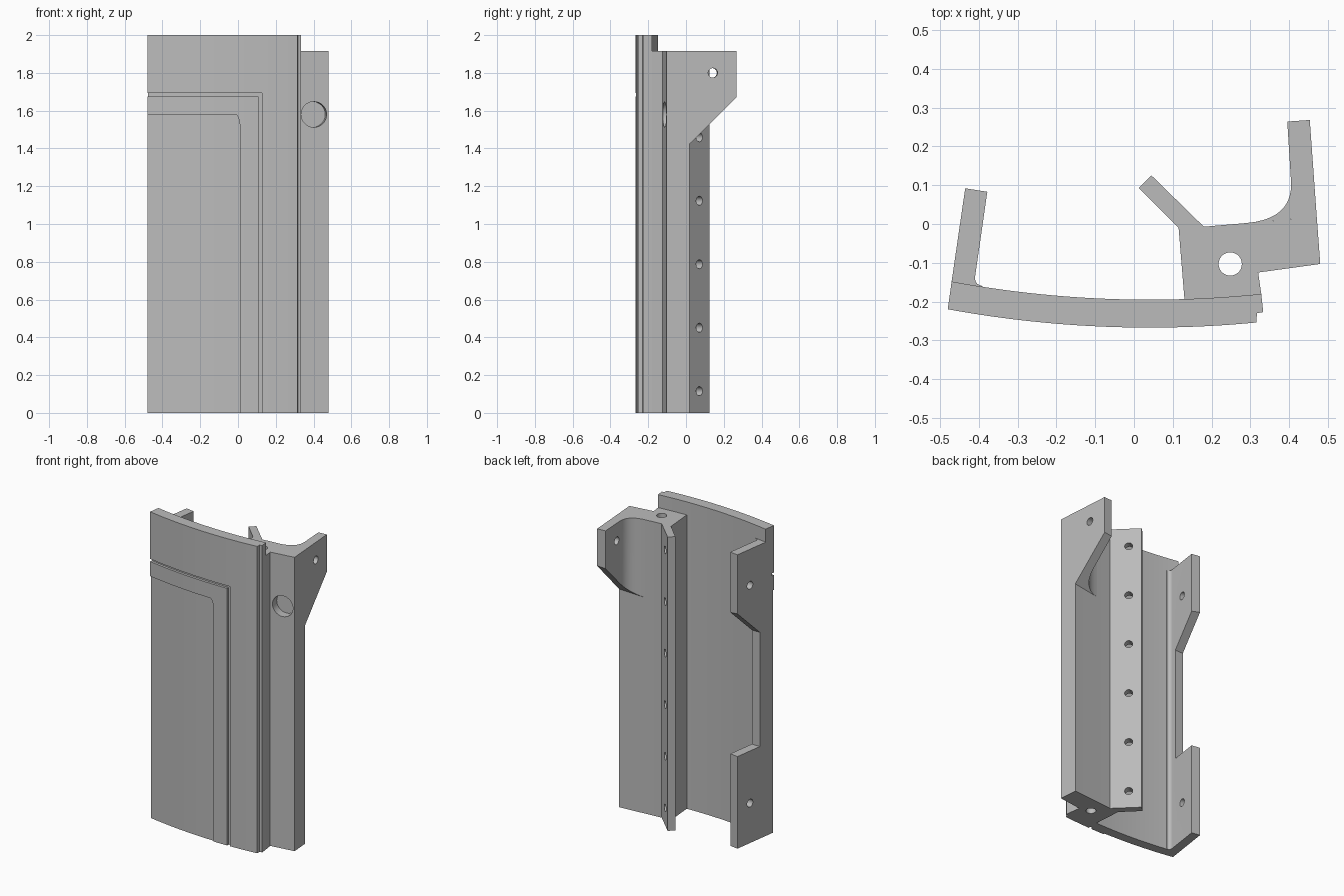
import bpy, bmesh, math
from mathutils import Vector

cube = bpy.data.objects.get("Cube")
if cube:
    bpy.data.objects.remove(cube, do_unlink=True)

grey = bpy.data.materials.new("plain grey")
grey.use_nodes = True
grey.diffuse_color = (0.5, 0.5, 0.5, 1)
grey.node_tree.nodes["Principled BSDF"].inputs["Base Color"].default_value = (0.5, 0.5, 0.5, 1)

POST_TOP = 1.915
RADIUS, ARC_X, ARC_Y = 2.88, 0.04, -0.267 + 2.88


def make(name, bm):
    bmesh.ops.recalc_face_normals(bm, faces=bm.faces)
    mesh = bpy.data.meshes.new(name)
    bm.to_mesh(mesh)
    bm.free()
    mesh.materials.append(grey)
    ob = bpy.data.objects.new(name, mesh)
    bpy.context.collection.objects.link(ob)
    return ob


def prism_bm(points, lo, hi, axis="z"):
    """Extrude an outline: (x, y) along z, or (y, z) along x."""
    bm = bmesh.new()
    place = (lambda p: (p[0], p[1], lo)) if axis == "z" else (lambda p: (lo, p[0], p[1]))
    face = bm.faces.new([bm.verts.new(place(p)) for p in points])
    moved = bmesh.ops.extrude_face_region(bm, geom=[face])["geom"]
    step = Vector((0, 0, hi - lo)) if axis == "z" else Vector((hi - lo, 0, 0))
    bmesh.ops.translate(bm, vec=step, verts=[v for v in moved if isinstance(v, bmesh.types.BMVert)])
    return bm


def prism(name, points, lo, hi, axis="z"):
    return make(name, prism_bm(points, lo, hi, axis))


def arc(x0, x1, depth, n=24):
    """Points on the bowed front, set back by depth."""
    xs = [x0 + (x1 - x0) * i / n for i in range(n + 1)]
    return [(x, ARC_Y - math.sqrt((RADIUS - depth) ** 2 - (x - ARC_X) ** 2)) for x in xs]


def bend(a, c, b, n=10):
    """Rounded inside corner from a to b around c."""
    a, b, c = Vector(a), Vector(b), Vector(c)
    ts = [i / n for i in range(n + 1)]
    return [tuple(a * (1 - t) ** 2 + c * 2 * t * (1 - t) + b * t * t) for t in ts]


def band_bm(x0, x1, depth, z0, z1):
    return prism_bm(arc(x0, x1, -0.03) + arc(x1, x0, depth), z0, z1)


def rod(centre, direction, radius, length):
    bm = bmesh.new()
    bmesh.ops.create_cone(bm, cap_ends=True, segments=28, radius1=radius, radius2=radius, depth=length)
    ob = make("hole_cutter", bm)
    ob.rotation_mode = "QUATERNION"
    ob.rotation_quaternion = Vector(direction).to_track_quat("Z", "Y")
    ob.location = centre
    return ob


def cut(ob, cutters):
    bpy.context.view_layer.update()
    for c in cutters:
        c.hide_render = True
        mod = ob.modifiers.new("cut", "BOOLEAN")
        mod.operation, mod.solver, mod.object = "DIFFERENCE", "EXACT", c
        bpy.context.view_layer.objects.active = ob
        bpy.ops.object.modifier_apply(modifier=mod.name)
        bpy.data.objects.remove(c, do_unlink=True)


# Bowed front panel with stepped right edge
panel = prism("front_panel",
              arc(-0.48, 0.315, 0) + [(0.317, -0.23), (0.333, -0.227)] + arc(0.328, -0.47, 0.072), 0, 2)

# Shallow rounded recess and the L-shaped groove around it
recess = band_bm(-0.6, 0.01, 0.009, -0.1, 1.58)
corner = [e for e in recess.edges
          if all(v.co.x > 0.009 and v.co.z > 1.57 for v in e.verts)]
bmesh.ops.bevel(recess, geom=corner, offset=0.065, segments=8, profile=0.5, affect="EDGES")
cut(panel, [make("recess_cutter", recess),
            make("groove_cutter", band_bm(-0.6, 0.128, 0.016, 1.676, 1.693)),
            make("groove_cutter", band_bm(0.108, 0.128, 0.016, -0.1, 1.68))])

# Post behind the right side, with a bore down its length and a blind front hole
post = prism("post", arc(0.13, 0.328, 0.072, 6) +
             [(0.32, -0.125), (0.48, -0.103), (0.471, 0.018), (0.18, -0.007), (0.115, -0.01)], 0, POST_TOP)
tilt = Vector((-0.136, 0.99, 0))
cut(post, [rod((0.248, -0.103, 1), (0, 0, 1), 0.03, 3),
           rod(Vector((0.402, -0.114, 1.58)), tilt, 0.068, 0.11)])

# Angled fin with a row of holes
fin = prism("angled_fin", [(0.115, -0.01), (0.18, -0.007), (0.045, 0.125), (0.012, 0.093)], 0, POST_TOP)
cut(fin, [rod((0.09, 0.06, 0.115 + 0.336 * i), (1, 1, 0), 0.024, 0.14) for i in range(6)])

# Upper right ear, sloped off underneath
ear_bm = prism_bm([(0.471, 0.018), (0.453, 0.268), (0.395, 0.264)] +
                  bend((0.405, 0.105), (0.407, 0.013), (0.29, 0.0025)), 1.3, POST_TOP)
bmesh.ops.bisect_plane(ear_bm, geom=ear_bm.verts[:] + ear_bm.edges[:] + ear_bm.faces[:],
                       plane_co=(0, 0.265, 1.67), plane_no=(0, 0.245, -0.245), clear_outer=True)
bmesh.ops.holes_fill(ear_bm, edges=[e for e in ear_bm.edges if e.is_boundary])
ear = make("right_ear", ear_bm)
cut(ear, [rod((0.43, 0.14, 1.8), (1, 0.07, 0), 0.025, 0.3)])

# Left flange, notched between its two ears
flange = prism("left_flange", arc(-0.47, -0.39, 0.072, 4) +
               bend((-0.39, -0.16), (-0.414, -0.156), (-0.409, -0.132), 5) +
               [(-0.378, 0.083), (-0.435, 0.092)], 0, POST_TOP)
notch = prism("notch_cutter", [(-0.10, 0.6), (0.2, 0.6), (0.2, 1.635), (-0.10, 1.344)], -0.6, -0.3, "x")
cut(flange, [notch] + [rod((-0.42, -0.02, z), (1, -0.15, 0), 0.025, 0.3) for z in (0.26, 1.68)])

# Smooth the curved faces, keep edges sharp
for ob in (panel, post, fin, ear, flange):
    bpy.ops.object.select_all(action="DESELECT")
    ob.select_set(True)
    bpy.context.view_layer.objects.active = ob
    bpy.ops.object.shade_smooth_by_angle(angle=math.radians(25))
